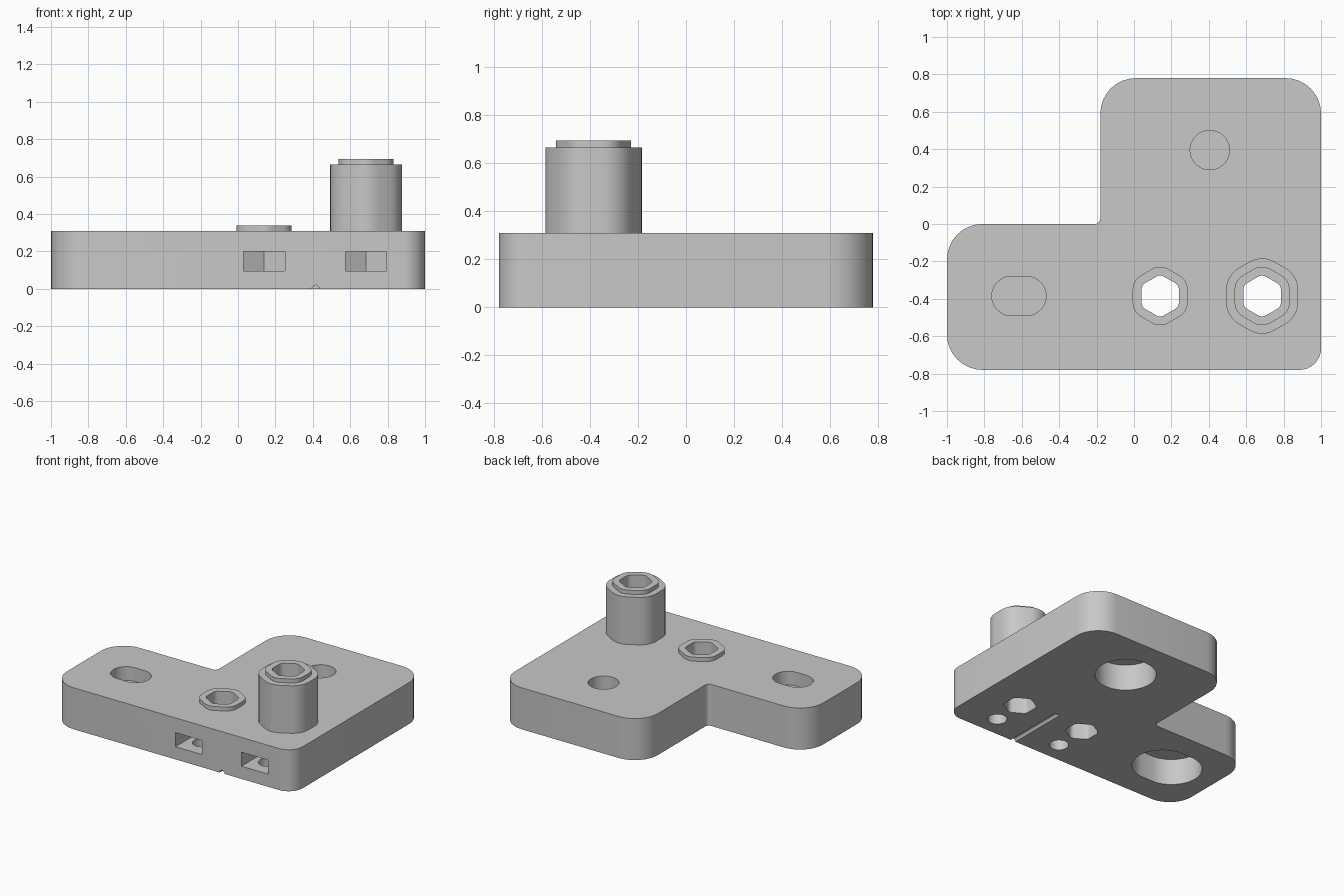
import bpy, bmesh, math
from mathutils import Vector, Matrix

if "Cube" in bpy.data.objects:
    bpy.data.objects.remove(bpy.data.objects["Cube"], do_unlink=True)

TOP = 0.31          # plate thickness
HOLE_Y = -0.385     # line of the hex bores and the slot
BORES = (0.14, 0.685)

grey = bpy.data.materials.new("plain grey")
grey.use_nodes = True
colour = (0.58, 0.58, 0.58, 1)
grey.diffuse_color = colour
grey.node_tree.nodes["Principled BSDF"].inputs["Base Color"].default_value = colour


def rounded(points, radii, steps=8):
    """Outline with each corner replaced by an arc."""
    out = []
    pts = [Vector(p) for p in points]
    for i, (p, r) in enumerate(zip(pts, radii)):
        a = (pts[i - 1] - p).normalized()
        b = (pts[(i + 1) % len(pts)] - p).normalized()
        half = a.angle(b) / 2
        centre = p + (a + b).normalized() * r / math.sin(half)
        s = p + a * r / math.tan(half) - centre
        e = p + b * r / math.tan(half) - centre
        turn = math.pi - 2 * half
        for k in range(steps + 1):
            t = k / steps
            out.append(centre + (s * math.sin((1 - t) * turn) + e * math.sin(t * turn)) / math.sin(turn))
    return out


def hexagon(x, y, half_width, radius):
    """Rounded hexagon with points towards the front and back."""
    R = half_width / math.cos(math.pi / 6)
    pts = [(x + R * math.sin(-i * math.pi / 3), y + R * math.cos(i * math.pi / 3)) for i in range(6)]
    return rounded(pts, [radius] * 6, 6)


def slot(x, y, radius, stretch=0.0, count=56):
    """Circle, or a slot along x when stretched."""
    out = []
    for i in range(count):
        a = (i + 0.5) * math.tau / count
        out.append((x + radius * math.cos(a) + math.copysign(stretch, math.cos(a)), y + radius * math.sin(a)))
    return out


def loft(name, rings, caps):
    """Skin a list of (outline, z) rings of equal length."""
    bm = bmesh.new()
    loops = [[bm.verts.new((p[0], p[1], z)) for p in outline] for outline, z in rings]
    n = len(loops[0])
    for low, high in zip(loops, loops[1:]):
        for i in range(n):
            j = (i + 1) % n
            bm.faces.new((low[i], low[j], high[j], high[i]))
    if caps:
        bm.faces.new(loops[0][::-1])
        bm.faces.new(loops[-1])
    mesh = bpy.data.meshes.new(name)
    bm.to_mesh(mesh)
    bm.free()
    mesh.materials.append(grey)
    obj = bpy.data.objects.new(name, mesh)
    bpy.context.collection.objects.link(obj)
    return obj


def prism(name, outline, z0, z1):
    return loft(name, [(outline, z0), (outline, z1)], True)


def activate(obj):
    bpy.ops.object.select_all(action="DESELECT")
    obj.select_set(True)
    bpy.context.view_layer.objects.active = obj


# L-shaped base plate
corners = [(-1, -0.78), (1, -0.78), (1, 0.78), (-0.18, 0.78), (-0.18, 0), (-1, 0)]
plate = prism("base_plate", rounded(corners, [0.19, 0.115, 0.19, 0.19, 0.03, 0.19]), 0, TOP)

# Mounting holes: recess from below and hole from above, with a thin web between
cutters = []
for x, y, stretch in ((-0.615, HOLE_Y, 0.04), (0.405, 0.395, 0.0)):
    cutters.append(prism("recess_cutter", slot(x, y, 0.207, stretch), -0.1, 0.195))
    cutters.append(prism("hole_cutter", slot(x, y, 0.105, stretch), 0.208, 0.5))

# Hex bores, nut pockets open at the front, and screw holes from below
NUT_Y, NUT = -0.625, 0.11
for x in BORES:
    cutters.append(prism("bore_cutter", hexagon(x, HOLE_Y, 0.1, 0.04), -0.1, 0.5))
    side = NUT_Y + NUT * math.tan(math.pi / 6)
    tip = NUT_Y + NUT / math.cos(math.pi / 6)
    pocket = [(x - NUT, -0.9), (x + NUT, -0.9), (x + NUT, side), (x, tip), (x - NUT, side)]
    cutters.append(prism("pocket_cutter", pocket, 0.095, 0.2))
    cutters.append(prism("screw_cutter", slot(x, NUT_Y, 0.066, 0, 32), -0.1, 0.15))

# Small groove on the underside
groove = prism("groove_cutter", slot(0.415, 0, 0.02, 0, 16), 0.315, 0.9)
groove.data.transform(Matrix.Rotation(math.pi / 2, 4, "X"))
cutters.append(groove)

activate(plate)
for cutter in cutters:
    cutter.hide_render = True
    mod = plate.modifiers.new("cut", "BOOLEAN")
    mod.operation = "DIFFERENCE"
    mod.solver = "EXACT"
    mod.object = cutter
    bpy.ops.object.modifier_apply(modifier=mod.name)
for cutter in cutters:
    bpy.data.objects.remove(cutter, do_unlink=True)


# Hollow hex sleeves: a low collar and a tall stepped post
def wall(x, offset, z):
    return hexagon(x, HOLE_Y, 0.1 + offset, 0.04 + offset), z


RIM, POST, STEP = 0.047, 0.092, 0.665
low, tall = BORES
collar = loft("low_collar", [wall(low, RIM, TOP), wall(low, RIM, TOP + 0.03),
                             wall(low, 0, TOP + 0.03), wall(low, 0, TOP)], False)
post = loft("tall_post", [wall(tall, POST, TOP), wall(tall, POST, STEP), wall(tall, RIM, STEP),
                          wall(tall, RIM, STEP + 0.03), wall(tall, 0, STEP + 0.03),
                          wall(tall, 0, TOP)], False)

for obj in (plate, collar, post):
    activate(obj)
    bpy.ops.object.shade_smooth_by_angle(angle=math.radians(30))
